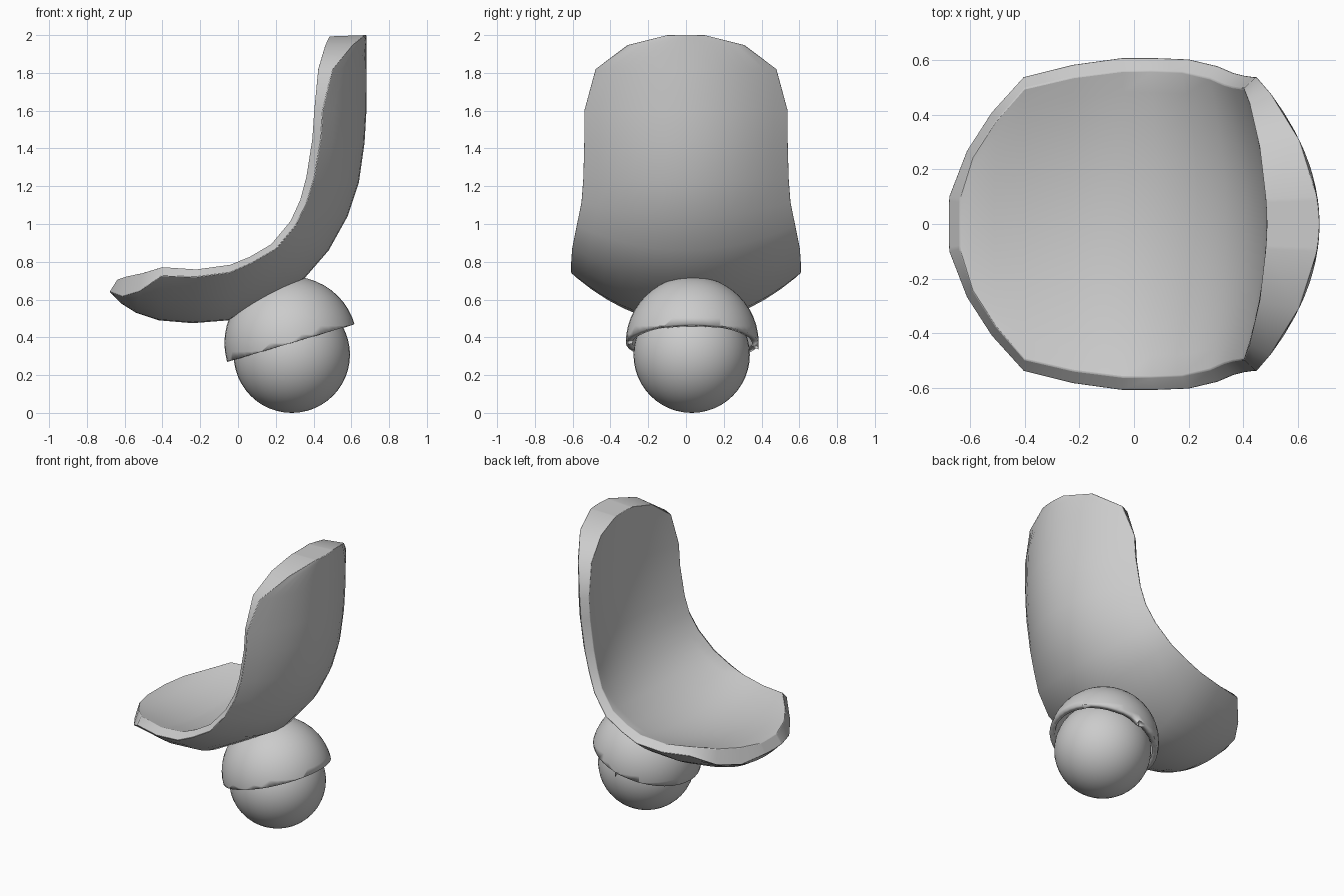
import bpy, bmesh, math
from mathutils import Vector

if "Cube" in bpy.data.objects:
    bpy.data.objects.remove(bpy.data.objects["Cube"])


def finish(bm, name, angle=40):
    bmesh.ops.recalc_face_normals(bm, faces=bm.faces)
    mesh = bpy.data.meshes.new(name)
    bm.to_mesh(mesh)
    bm.free()
    obj = bpy.data.objects.new(name, mesh)
    bpy.context.collection.objects.link(obj)
    bpy.ops.object.select_all(action='DESELECT')
    obj.select_set(True)
    bpy.context.view_layer.objects.active = obj
    bpy.ops.object.shade_smooth_by_angle(angle=math.radians(angle))
    return obj


# Seat shell stations, front tip to top of back:
# outer centreline x, z / side rim x, z / half width
STATIONS = [
    (-.68, .64, -.62, .735, .10), (-.62, .58, -.58, .77, .27),
    (-.54, .53, -.50, .78, .41), (-.42, .49, -.40, .785, .54),
    (-.24, .475, -.22, .77, .585), (-.05, .49, -.04, .795, .61),
    (.14, .595, .06, .835, .61), (.35, .71, .17, .90, .605),
    (.48, .86, .27, 1.02, .58), (.58, 1.04, .32, 1.13, .555),
    (.64, 1.22, .35, 1.25, .545), (.67, 1.43, .38, 1.45, .54),
    (.68, 1.60, .39, 1.60, .54), (.68, 1.82, .395, 1.82, .48),
    (.68, 1.95, .395, 1.94, .31), (.68, 2.0, .395, 1.99, .10)]
COLS = 14


def seat_shell():
    bm = bmesh.new()
    outer, inner = [], []
    for ox, oz, rx, rz, w in STATIONS:
        o, r = Vector((ox, 0, oz)), Vector((rx, 0, rz))
        ref = max(w, .55)
        rows = ([], [])
        for j in range(COLS + 1):
            t = 2 * j / COLS - 1
            for k, (base, gain, wide) in enumerate(((0, .83, 1), (.68, .34, .92))):
                y = t * w * wide
                p = o + (r - o) * (base + gain * (y / ref) ** 2)
                rows[k].append(bm.verts.new((p.x, y, p.z)))
        outer.append(rows[0])
        inner.append(rows[1])
    n = len(STATIONS)
    for i in range(n - 1):
        for g in (outer, inner):
            for j in range(COLS):
                bm.faces.new((g[i][j], g[i + 1][j], g[i + 1][j + 1], g[i][j + 1]))
        for j in (0, COLS):
            bm.faces.new((outer[i][j], outer[i + 1][j], inner[i + 1][j], inner[i][j]))
    for i in (0, n - 1):
        for j in range(COLS):
            bm.faces.new((outer[i][j], outer[i][j + 1], inner[i][j + 1], inner[i][j]))
    obj = finish(bm, "seat_shell", 50)
    # soften the rim
    bev = obj.modifiers.new("rim_round", 'BEVEL')
    bev.width, bev.segments = .02, 2
    bev.limit_method, bev.angle_limit = 'ANGLE', math.radians(45)


def ball(radius, centre):
    bm = bmesh.new()
    bmesh.ops.create_uvsphere(bm, u_segments=40, v_segments=24, radius=radius)
    bmesh.ops.translate(bm, verts=bm.verts, vec=centre)
    return bm


seat_shell()

# Ball base
finish(ball(.308, (.285, .03, .308)), "ball_base")

# Tilted dome cup between ball and seat
centre = Vector((.28, .033, .37))
tilt = math.radians(16.5)
bm = ball(.352, centre)
bmesh.ops.bisect_plane(bm, geom=bm.verts[:] + bm.edges[:] + bm.faces[:],
                       plane_co=centre,
                       plane_no=(-math.sin(tilt), 0, math.cos(tilt)),
                       clear_inner=True)
cup = finish(bm, "dome_cup")
sol = cup.modifiers.new("thickness", 'SOLIDIFY')
sol.thickness, sol.offset = .035, -1
